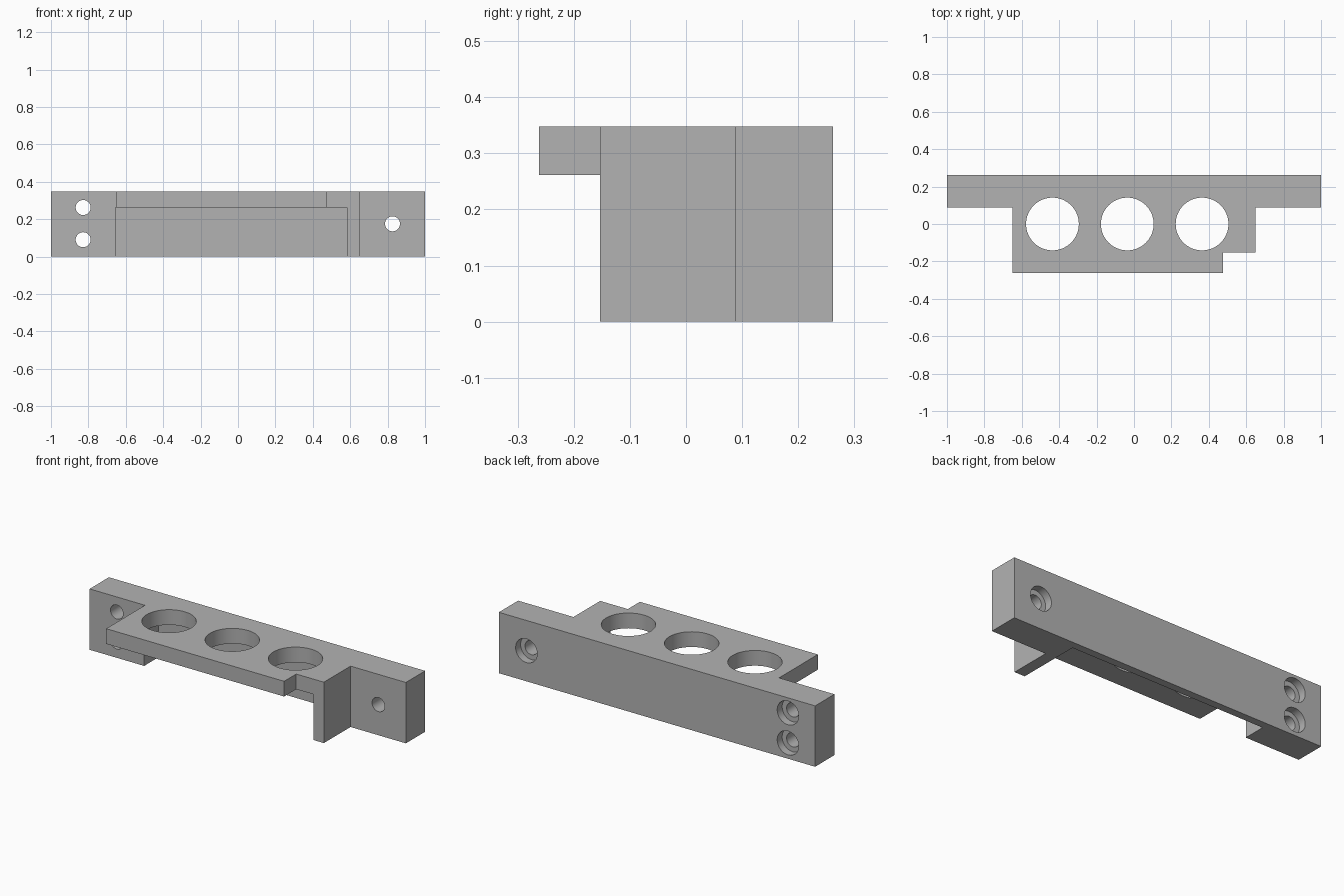
import bpy
import bmesh
import math
from mathutils import Matrix, Vector

cube = bpy.data.objects.get("Cube")
if cube:
    bpy.data.objects.remove(cube, do_unlink=True)

HEIGHT = 0.348
BACK = 0.262

grey = bpy.data.materials.new("plain grey")
grey.use_nodes = True
colour = (0.45, 0.45, 0.45, 1)
grey.diffuse_color = colour
grey.node_tree.nodes["Principled BSDF"].inputs["Base Color"].default_value = colour


def to_object(bm, name):
    bmesh.ops.recalc_face_normals(bm, faces=bm.faces)
    mesh = bpy.data.meshes.new(name)
    bm.to_mesh(mesh)
    bm.free()
    mesh.materials.append(grey)
    obj = bpy.data.objects.new(name, mesh)
    bpy.context.collection.objects.link(obj)
    return obj


def extrude_outline(name, outline, bottom, top):
    bm = bmesh.new()
    face = bm.faces.new([bm.verts.new((x, y, bottom)) for x, y in outline])
    grown = bmesh.ops.extrude_face_region(bm, geom=[face])["geom"]
    verts = [v for v in grown if isinstance(v, bmesh.types.BMVert)]
    bmesh.ops.translate(bm, verts=verts, vec=(0, 0, top - bottom))
    return to_object(bm, name)


def cylinder(name, centre, radius, depth, along_y=False):
    bm = bmesh.new()
    turn = Matrix.Rotation(math.radians(90 if along_y else 0), 4, "X")
    bmesh.ops.create_cone(bm, cap_ends=True, segments=64, radius1=radius,
                          radius2=radius, depth=depth,
                          matrix=Matrix.Translation(Vector(centre)) @ turn)
    return to_object(bm, name)


def cut(body, cutter):
    cutter.hide_render = True
    mod = body.modifiers.new("cut", "BOOLEAN")
    mod.operation = "DIFFERENCE"
    mod.solver = "EXACT"
    mod.object = cutter
    bpy.context.view_layer.objects.active = body
    bpy.ops.object.modifier_apply(modifier=mod.name)
    bpy.data.objects.remove(cutter, do_unlink=True)


# Bracket body: mounting plate, shelf and notched corner in one outline
bracket = extrude_outline("mounting_bracket", [
    (-1, BACK), (-1, 0.088), (-0.65, 0.088), (-0.65, -BACK), (0.475, -BACK),
    (0.475, -0.153), (0.65, -0.153), (0.65, 0.088), (1, 0.088), (1, BACK)], 0, HEIGHT)

# Pocket below the shelf, leaving a thin back wall and one side rib
cut(bracket, extrude_outline("pocket_cutter", [
    (-0.655, -0.5), (0.584, -0.5), (0.584, 0.218), (-0.655, 0.218)], -0.1, 0.261))

# Three large holes through the shelf
for x in (-0.436, -0.036, 0.364):
    cut(bracket, cylinder("shelf_hole_cutter", (x, 0, 0.32), 0.141, 0.3))

# Counterbored screw holes through the plate ends
for x, z in ((-0.828, 0.262), (-0.828, 0.09), (0.826, 0.175)):
    cut(bracket, cylinder("screw_hole_cutter", (x, 0.18, z), 0.04, 0.5, True))
    cut(bracket, cylinder("counterbore_cutter", (x, BACK, z), 0.068, 0.09, True))

# Smooth bores with crisp edges
bpy.ops.object.select_all(action="DESELECT")
bracket.select_set(True)
bpy.context.view_layer.objects.active = bracket
bpy.ops.object.shade_smooth_by_angle(angle=math.radians(30))
